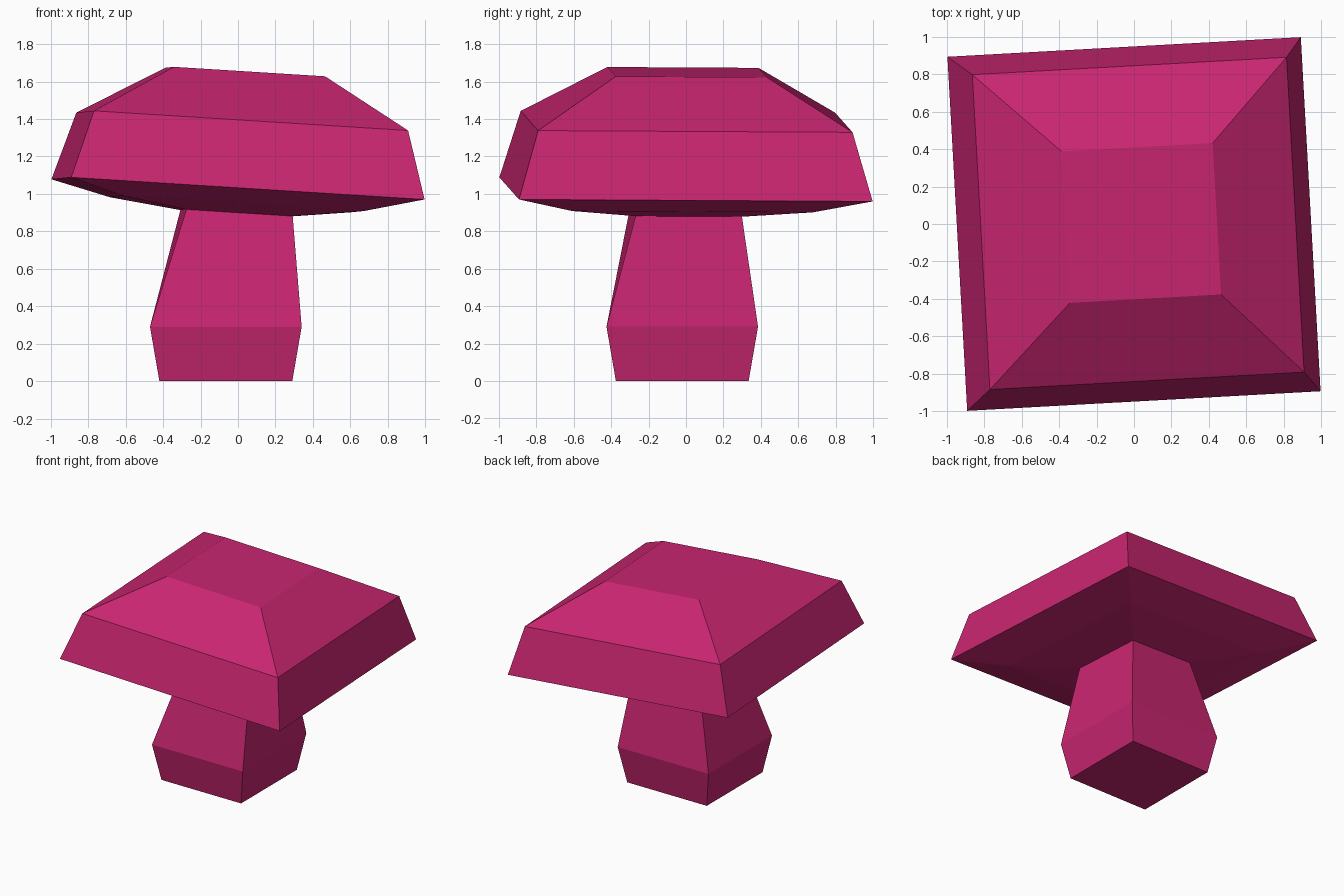
import bpy
import bmesh
from math import radians
from mathutils import Matrix, Vector

cube = bpy.data.objects.get("Cube")
if cube:
    bpy.data.objects.remove(cube, do_unlink=True)

COLOUR = (0.58, 0.019, 0.163, 1.0)
pink = bpy.data.materials.new("magenta")
pink.use_nodes = True
pink.diffuse_color = COLOUR
bsdf = pink.node_tree.nodes["Principled BSDF"]
bsdf.inputs["Base Color"].default_value = COLOUR
bsdf.inputs["Roughness"].default_value = 0.8


def square(half, z, frame):
    """Corners of a square ring placed in the given frame."""
    return [frame @ Vector((x * half, y * half, z))
            for x, y in ((-1, -1), (1, -1), (1, 1), (-1, 1))]


def loft(name, rings, close_bottom=False, close_top=False):
    """Join square rings, listed bottom to top, into flat-shaded walls."""
    bm = bmesh.new()
    loops = [[bm.verts.new(p) for p in ring] for ring in rings]
    for low, high in zip(loops, loops[1:]):
        for i in range(4):
            j = (i + 1) % 4
            bm.faces.new((low[i], low[j], high[j], high[i]))
    if close_bottom:
        bm.faces.new(loops[0][::-1])
    if close_top:
        bm.faces.new(loops[-1])
    mesh = bpy.data.meshes.new(name)
    bm.to_mesh(mesh)
    bm.free()
    mesh.materials.append(pink)
    obj = bpy.data.objects.new(name, mesh)
    bpy.context.collection.objects.link(obj)
    return obj


# Tilted, slightly twisted frame of the cap, centred on its rim
cap_frame = (Matrix.Translation((0, 0, 1.024))
             @ Matrix.Rotation(-0.009, 4, 'X')
             @ Matrix.Rotation(0.062, 4, 'Y')
             @ Matrix.Rotation(radians(3.2), 4, 'Z'))
stem_frame = Matrix.Translation((-0.065, -0.02, 0))

# Cap: shallow underside, rim, sloped side, shoulder and flat top
cap_profile = [(0.285, -0.127), (0.645, -0.079), (0.947, 0),
               (0.842, 0.363), (0.405, 0.628)]
cap_rings = [square(h, z, cap_frame) for h, z in cap_profile]
loft("mushroom_cap", cap_rings, close_top=True)

# Stem: bulging foot tapering up to meet the opening under the cap
stem_rings = [square(h, z, stem_frame) for h, z in ((0.355, 0), (0.405, 0.29))]
loft("mushroom_stem", stem_rings + [cap_rings[0]], close_bottom=True)
